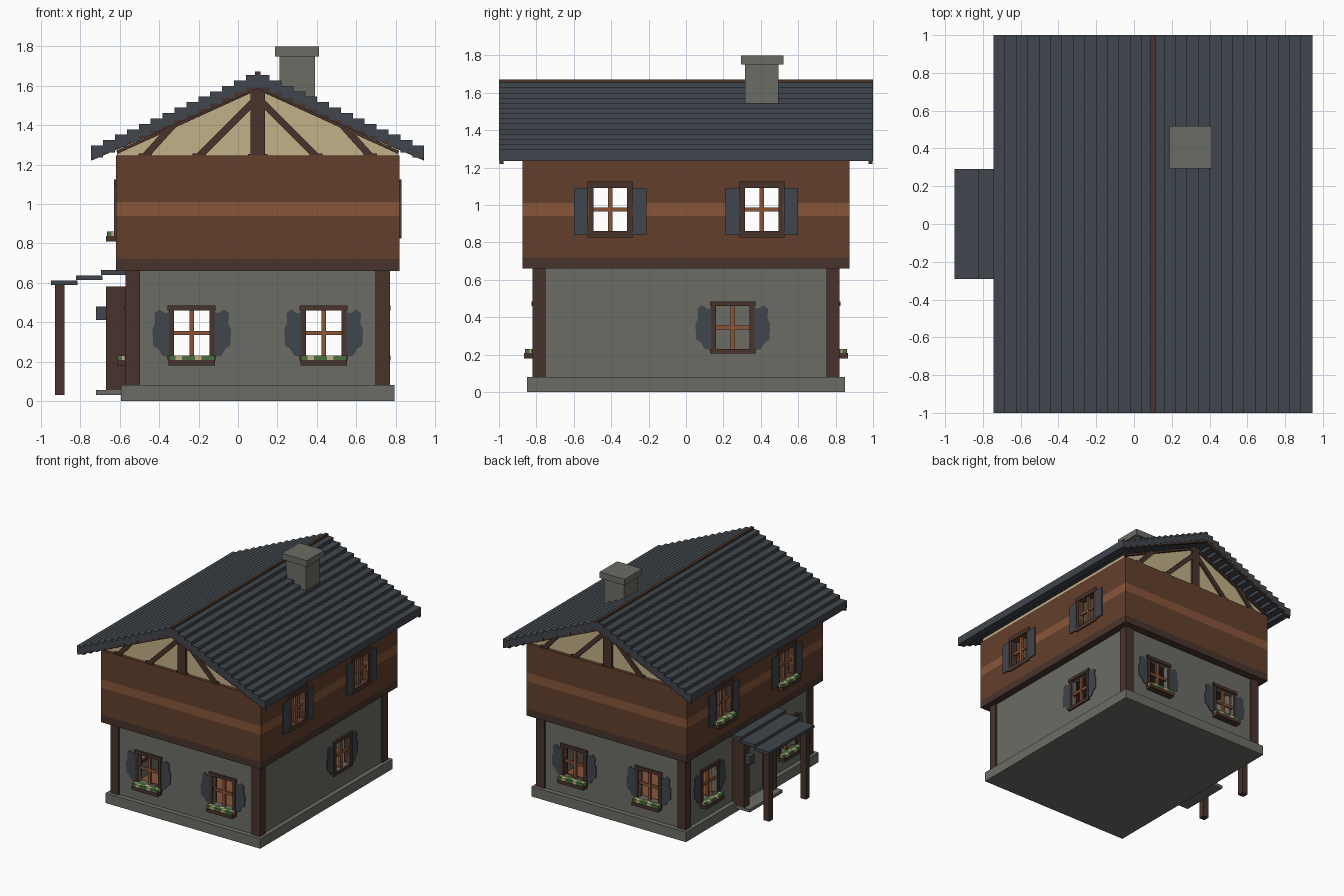
import bpy
import bmesh
from math import pi
from mathutils import Matrix, Vector

if "Cube" in bpy.data.objects:
    bpy.data.objects.remove(bpy.data.objects["Cube"])


def srgb(h):
    c = [int(h[i:i + 2], 16) / 255 for i in (0, 2, 4)]
    return [v / 12.92 if v <= 0.04 else ((v + 0.055) / 1.055) ** 2.4 for v in c] + [1]


COLOURS = {"stone": "6C6C66", "slate": "40464D", "dark_wood": "48342B", "brown_wood": "633F2B",
           "light_wood": "885539", "plaster": "C2B088", "leaf_green": "47703F"}
MATS = {}
for label, code in COLOURS.items():
    m = bpy.data.materials.new(label)
    m.use_nodes = True
    m.diffuse_color = srgb(code)
    m.node_tree.nodes["Principled BSDF"].inputs["Base Color"].default_value = srgb(code)
    MATS[label] = m

CENTRE = Matrix.Translation((0.1, 0, 0))   # middle of the house
FRONT, RIGHT, BACK, LEFT = 0, pi / 2, pi, -pi / 2


def finish(name, bm, mats, turn):
    bm.transform(CENTRE @ Matrix.Rotation(turn, 4, "Z"))
    mesh = bpy.data.meshes.new(name)
    bm.to_mesh(mesh)
    bm.free()
    for label in mats:
        mesh.materials.append(MATS[label])
    obj = bpy.data.objects.new(name, mesh)
    bpy.context.collection.objects.link(obj)
    return obj


def rect(x0, x1, z0, z1):
    return [(x0, z0), (x1, z0), (x1, z1), (x0, z1)]


def mirror(pts):
    return [(-x, z) for x, z in pts]


def build(name, pieces, turn=FRONT):
    """Each piece is (colour, xz outline, y0, y1), extruded along y."""
    bm = bmesh.new()
    mats = list(dict.fromkeys(p[0] for p in pieces))
    for label, pts, y0, y1 in pieces:
        a = [bm.verts.new((x, y0, z)) for x, z in pts]
        b = [bm.verts.new((x, y1, z)) for x, z in pts]
        faces = [bm.faces.new(a), bm.faces.new(b[::-1])]
        for i in range(len(a)):
            j = (i + 1) % len(a)
            faces.append(bm.faces.new((a[j], a[i], b[i], b[j])))
        for f in faces:
            f.material_index = mats.index(label)
    bmesh.ops.recalc_face_normals(bm, faces=bm.faces[:])
    return finish(name, bm, mats, turn)


def wall(name, turn, half, d, zs, colours, holes):
    """Flat wall at distance d with window openings, coloured in height bands."""
    bm = bmesh.new()
    mats = list(dict.fromkeys(colours))
    us = sorted({-half, half} | {h[i] for h in holes for i in (0, 1)})
    rows = sorted(set(zs) | {h[i] for h in holes for i in (2, 3)})
    grid = {(u, z): bm.verts.new((u, -d, z)) for u in us for z in rows}
    for u0, u1 in zip(us, us[1:]):
        for z0, z1 in zip(rows, rows[1:]):
            u, z = (u0 + u1) / 2, (z0 + z1) / 2
            if any(h[0] < u < h[1] and h[2] < z < h[3] for h in holes):
                continue
            f = bm.faces.new([grid[p] for p in rect(u0, u1, z0, z1)])
            f.material_index = mats.index(colours[sum(z > b for b in zs) - 1])
    loose = [v for v in bm.verts if not v.link_faces]
    bmesh.ops.delete(bm, geom=loose, context="VERTS")
    obj = finish(name, bm, mats, turn)
    mod = obj.modifiers.new("thickness", "SOLIDIFY")
    mod.thickness, mod.offset = 0.04, -1


W, H = 0.09, 0.115   # half size of a window opening


def window(name, turn, u, cz, d, upper, flowers):
    f = H + (0.035 if upper else 0.025)
    out, back = -d - 0.012, -d + 0.045
    p = []
    for s in (-1, 1):
        jamb = sorted((u + s * W, u + s * 0.115))
        p.append(("dark_wood", rect(*jamb, cz - H, cz + H), out, back))
        rail = sorted((cz + s * H, cz + s * f))
        p.append(("dark_wood", rect(u - 0.122, u + 0.122, *rail), out - 0.003, back))
        # Shutters: straight boards above, weathered outlines below
        if upper:
            edge = sorted((u + s * 0.118, u + s * 0.193))
            p.append(("slate", rect(*edge, cz - 0.135, cz + 0.115), -d - 0.015, -d + 0.005))
        else:
            shape = [(.1, -.125), (.15, -.115), (.17, -.08), (.195, -.065), (.2, .02),
                     (.185, .05), (.19, .1), (.165, .12), (.135, .1), (.1, .11)]
            p.append(("slate", [(u + s * x, cz + z) for x, z in shape], -d - 0.006, -d + 0.003))
    # Glazing bars
    p.append(("light_wood", rect(u - .011, u + .011, cz - H, cz + H), -d + .005, -d + .025))
    p.append(("light_wood", rect(u - W, u + W, cz - .011, cz + .011), -d + .007, -d + .023))
    if flowers:
        z = cz - 0.165
        p.append(("dark_wood", rect(u - .118, u + .118, z, z + .028), -d - .055, -d))
        for i in range(7):
            x = u - .115 + i * .23 / 7
            for k, depth in enumerate((.052, .028)):
                label = "plaster" if (i + k) % 3 == 1 else "leaf_green"
                p.append((label, rect(x, x + .23 / 7, z + .028, z + .05), -d - depth, -d - depth + .024))
    build(name, p, turn)


def hole(u, cz):
    return (u - W, u + W, cz - H, cz + H)


# Stone base, ground floor and overhanging upper floor slab
build("stone_base", [("stone", rect(-.695, .695, 0, .08), -.85, .85)])
build("ground_floor", [("light_wood", rect(-.64, .64, .08, .085), -.78, .78)])
build("upper_floor", [("dark_wood", rect(-.71, .71, .661, .7), -.865, .865)])

# Walls and windows of both storeys
LOW, UP = .345, .975
BANDS = [.66, .72, .94, 1.01]
TONES = ["dark_wood", "brown_wood", "light_wood", "brown_wood"]
sides = [("front", FRONT, [-.335, .335], [], True), ("back", BACK, [-.335, .335], [], True),
         ("right", RIGHT, [.25], [-.405, .405], False), ("left", LEFT, [-.5, .5], [-.405, .405], True)]
for side, turn, low, high, flowers in sides:
    is_end = turn in (FRONT, BACK)
    half, d = (.66, .81) if is_end else (.81, .66)
    wall(side + "_stone_wall", turn, half, d, [.08, .66], ["stone"] * 2, [hole(u, LOW) for u in low])
    for u in low:
        window(side + "_lower_window", turn, u, LOW, d, False, flowers)
    half, d = (.72, .875) if is_end else (.875, .72)
    wall(side + "_timber_wall", turn, half, d, BANDS + [1.245], TONES + TONES[:1],
         [hole(u, UP) for u in high])
    for u in high:
        window(side + "_upper_window", turn, u, UP, d - .006, True, flowers)

# Corner posts
for sx in (-1, 1):
    for sy in (-1, 1):
        build("corner_post", [("dark_wood", rect(*sorted((sx * .597, sx * .672)), .08, .665),
                               *sorted((sy * .75, sy * .822)))])

# Plastered attic with timber framing on both gables
build("attic", [("plaster", [(-.715, 1.24), (.715, 1.24), (.715, 1.28), (0, 1.61), (-.715, 1.28)], -.85, .85)])


def beam(a, b, w):
    a, b = Vector(a), Vector(b)
    n = (b - a).normalized().orthogonal() * w / 2
    return [tuple(v) for v in (a - n, b - n, b + n, a + n)]


for turn in (FRONT, BACK):
    timber = [rect(-.037, .037, 1.24, 1.6), rect(-.05, .05, 1.24, 1.255)]
    braces = [beam((-.295, 1.245), (-.02, 1.52), .035), beam((-.57, 1.245), (-.43, 1.4), .035),
              rect(-.33, -.262, 1.24, 1.257), rect(-.605, -.537, 1.24, 1.257),
              beam((-.715, 1.262), (0, 1.588), .016)]
    timber += braces + [mirror(b) for b in braces]
    build("gable_frame", [("dark_wood", t, -.868, -.845) for t in timber], turn)

# Stepped roof boards, ridge and verge boards
STEPS, RUN, RISE = 14, .845 / 14, .0275
boards = []
for i in range(STEPS):
    x, z = -.845 + i * RUN, 1.235 + i * RISE
    step = rect(x, x + RUN, z, z + .062)
    boards += [("slate", s, -1, 1) for s in (step, mirror(step))]
build("roof_boards", boards)
build("ridge_beam", [("dark_wood", rect(-.013, .013, 1.62, 1.672), -1, 1)])
verge = [(-.845, 1.22), (0, 1.585), (0, 1.62), (-.845, 1.25)]
for turn in (FRONT, BACK):
    build("verge_board", [("dark_wood", v, -.998, -.975) for v in (verge, mirror(verge))], turn)

# Chimney
build("chimney_stack", [("stone", rect(.11, .29, 1.42, 1.76), .315, .495)])
build("chimney_cap", [("stone", rect(.087, .312, 1.75, 1.8), .295, .52)])

# Porch on the left side: door surround, step, lamp, posts and stepped roof
build("door_surround", [("dark_wood", rect(-.21, -.14, .055, .58), -.77, -.66),
                        ("dark_wood", rect(.14, .21, .055, .58), -.77, -.66),
                        ("dark_wood", rect(-.14, .14, .51, .58), -.765, -.66)], LEFT)
build("door_panel", [("stone", rect(-.14, .14, .055, .51), -.69, -.66)], LEFT)
build("door_step", [("stone", rect(-.21, .21, .03, .055), -.82, -.68)], LEFT)
build("door_lamp", [("slate", rect(-.2, -.15, .41, .48), -.82, -.77)], LEFT)
for s in (-1, 1):
    build("porch_post", [("dark_wood", rect(s * .235 - .025, s * .235 + .025, .03, .6), -1.03, -.98)], LEFT)
build("porch_roof", [("slate", rect(-.29, .29, .588 + i * .026, .612 + i * .026),
                      -1.05 + i * .127, -.915 + i * .127) for i in range(3)], LEFT)
